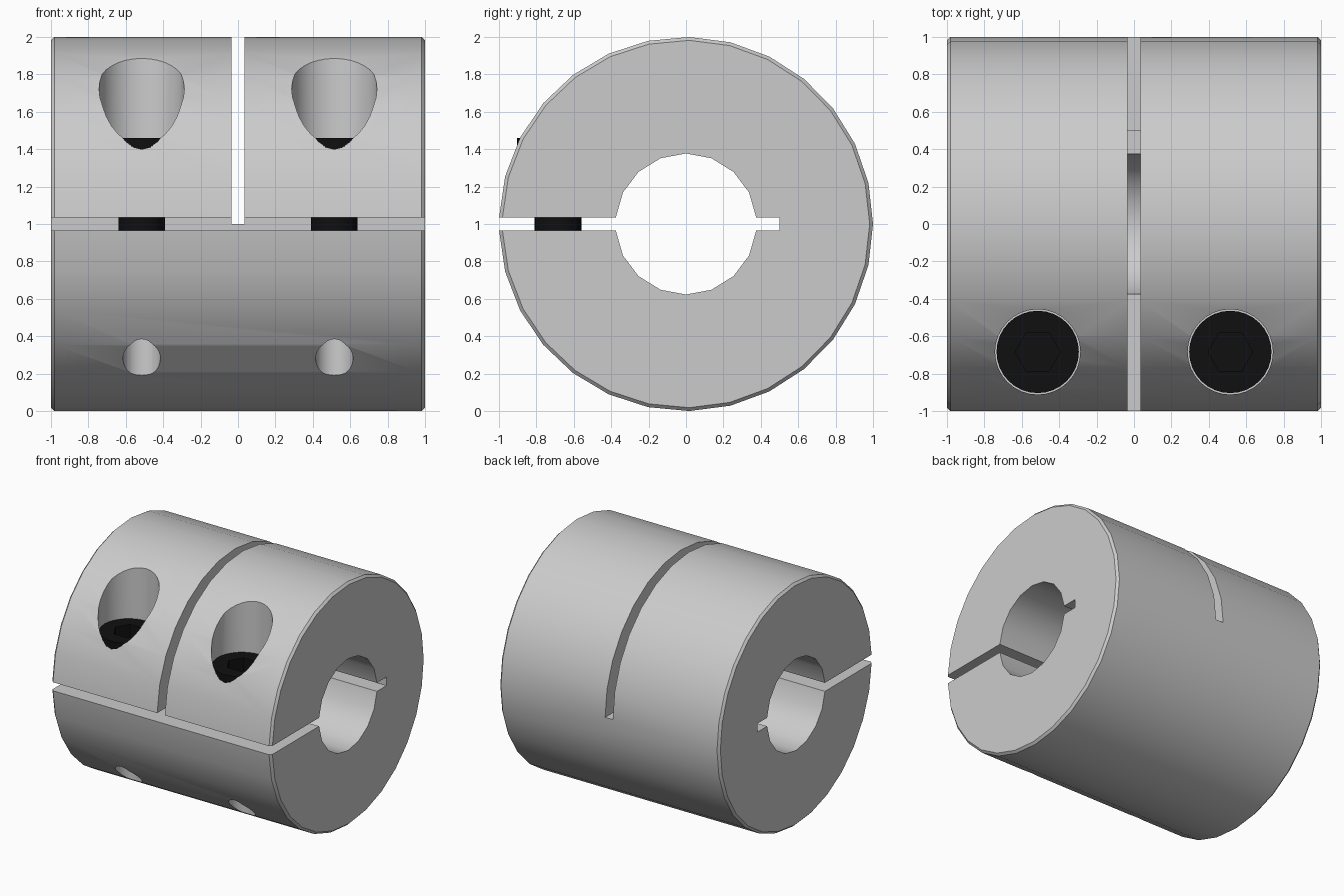
import bpy, bmesh, math

if "Cube" in bpy.data.objects:
    bpy.data.objects.remove(bpy.data.objects["Cube"])

LENGTH, RADIUS, BORE, SLIT, CHAMFER = 2.0, 1.0, 0.377, 0.035, 0.018
SCREW_X, SCREW_Y = 0.515, -0.684


def mesh_object(name, bm):
    bmesh.ops.recalc_face_normals(bm, faces=bm.faces)
    mesh = bpy.data.meshes.new(name)
    bm.to_mesh(mesh)
    bm.free()
    obj = bpy.data.objects.new(name, mesh)
    bpy.context.collection.objects.link(obj)
    return obj


def arc(r, a0, a1, n):
    return [(r * math.cos(a0 + (a1 - a0) * i / n),
             r * math.sin(a0 + (a1 - a0) * i / n)) for i in range(n + 1)]


def loft(bm, rings):
    loops = [[bm.verts.new(p) for p in ring] for ring in rings]
    n = len(loops[0])
    for a, b in zip(loops, loops[1:]):
        for i in range(n):
            j = (i + 1) % n
            bm.faces.new((a[i], a[j], b[j], b[i]))
    bm.faces.new(loops[0])
    bm.faces.new(loops[-1])


def turned(name, x, y, profile, sides=32):
    """Vertical round solid from (radius, z) steps."""
    bm = bmesh.new()
    loft(bm, [[(x + r * math.cos(2 * math.pi * i / sides),
                y + r * math.sin(2 * math.pi * i / sides), z)
               for i in range(sides)] for r, z in profile])
    return mesh_object(name, bm)


def box(name, x, y, z):
    bm = bmesh.new()
    bmesh.ops.create_cube(bm, size=1)
    for v in bm.verts:
        v.co = [lo + (c + 0.5) * (hi - lo) for c, (lo, hi) in zip(v.co, (x, y, z))]
    return mesh_object(name, bm)


def cut(obj, cutter):
    mod = obj.modifiers.new("cut", 'BOOLEAN')
    mod.operation, mod.solver, mod.object = 'DIFFERENCE', 'EXACT', cutter
    cutter.hide_render = True
    bpy.context.view_layer.objects.active = obj
    bpy.ops.object.modifier_apply(modifier=mod.name)
    bpy.data.objects.remove(cutter)


def smooth(obj):
    bpy.ops.object.select_all(action='DESELECT')
    obj.select_set(True)
    bpy.context.view_layer.objects.active = obj
    bpy.ops.object.shade_smooth_by_angle(angle=math.radians(30))


# Clamp section: outer ring, bore and the horizontal slit in one outline
def section(x, r):
    a, b = math.asin(SLIT / r), math.asin(SLIT / BORE)
    pts = arc(r, a - math.pi, math.pi - a, 28)
    pts += arc(BORE, math.pi - b, b, 8)
    pts += [(0.5, SLIT), (0.5, -SLIT)]
    pts += arc(BORE, -b, b - math.pi, 8)
    return [(x, y, z + 1) for y, z in pts]


# Coupling body with chamfered ends
h = LENGTH / 2
bm = bmesh.new()
loft(bm, [section(-h, RADIUS - CHAMFER), section(-h + CHAMFER, RADIUS),
          section(h - CHAMFER, RADIUS), section(h, RADIUS - CHAMFER)])
body = mesh_object("coupling_body", bm)

# Cross slit separating the upper clamp halves
cut(body, box("slit_cutter", (-SLIT, SLIT), (-1.2, 1.2), (1.0, 2.2)))

black = bpy.data.materials.new("black_steel")
black.diffuse_color = (0.005, 0.005, 0.005, 1)
black.use_nodes = True
black.node_tree.nodes["Principled BSDF"].inputs["Base Color"].default_value = black.diffuse_color

for side, sx in (("left", -SCREW_X), ("right", SCREW_X)):
    # Stepped screw hole: counterbore above, threaded hole below
    cut(body, turned("hole_cutter", sx, SCREW_Y,
                     [(0.1, -0.1), (0.1, 1.2), (0.228, 1.2), (0.228, 2.2)]))
    # Socket head screw
    screw = turned("screw_" + side, sx, SCREW_Y,
                   [(0.125, 0.45), (0.125, 1.2), (0.22, 1.2), (0.22, 1.46)])
    cut(screw, turned("hex_cutter", sx, SCREW_Y, [(0.12, 1.33), (0.12, 1.6)], 6))
    screw.data.materials.clear()
    screw.data.materials.append(black)
    smooth(screw)

smooth(body)
